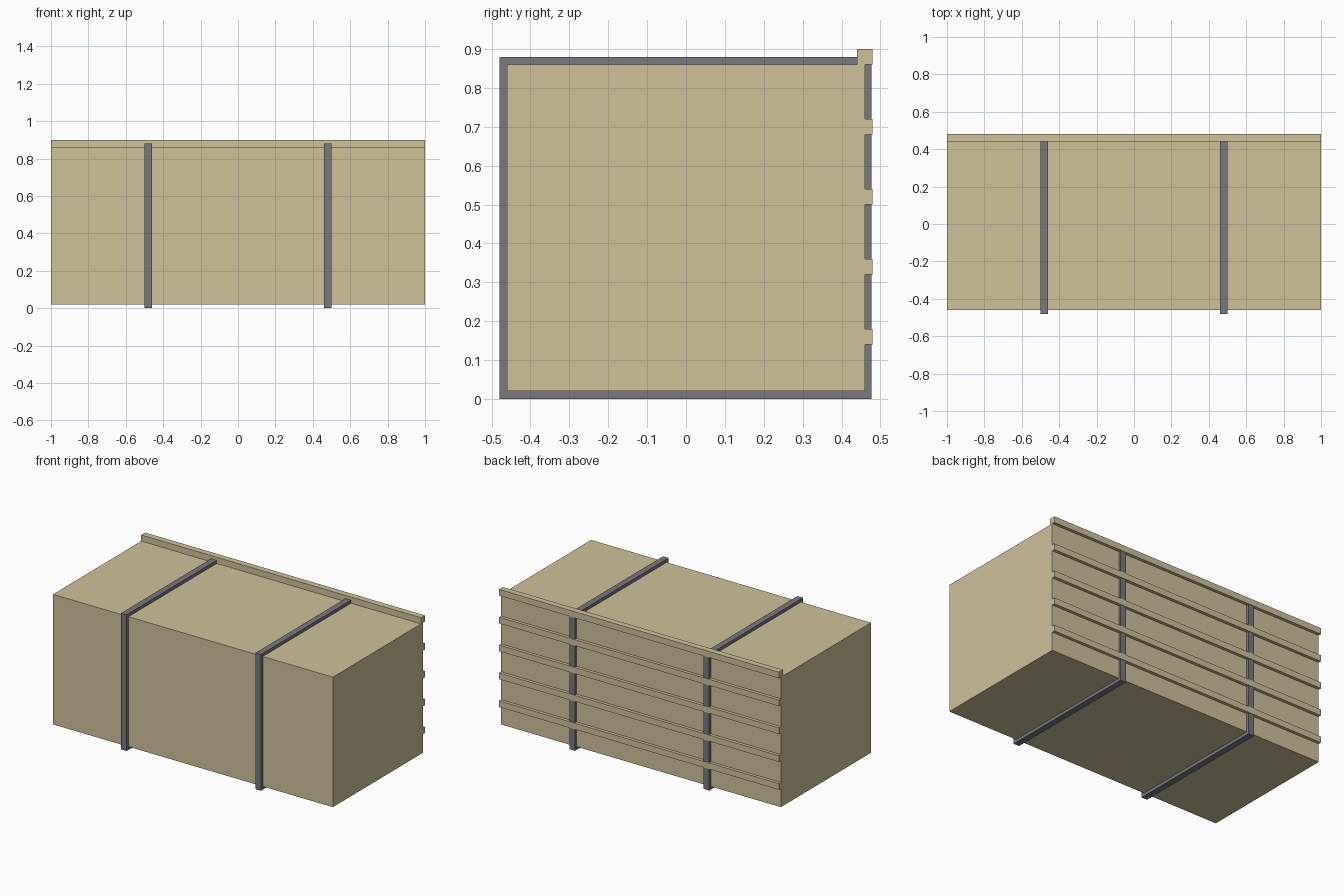
import bpy, bmesh

if "Cube" in bpy.data.objects:
    bpy.data.objects.remove(bpy.data.objects["Cube"])


def material(name, rgb):
    m = bpy.data.materials.new(name)
    m.diffuse_color = (*rgb, 1)
    m.use_nodes = True
    m.node_tree.nodes["Principled BSDF"].inputs["Base Color"].default_value = m.diffuse_color
    return m


WOOD = material("tan_wood", (0.62, 0.54, 0.33))
METAL = material("grey_strap", (0.19, 0.19, 0.21))


def finish(name, bm, mat):
    bmesh.ops.recalc_face_normals(bm, faces=bm.faces)
    mesh = bpy.data.meshes.new(name)
    bm.to_mesh(mesh)
    bm.free()
    mesh.materials.append(mat)
    ob = bpy.data.objects.new(name, mesh)
    bpy.context.collection.objects.link(ob)
    return ob


def box(name, lo, hi, mat):
    bm = bmesh.new()
    bmesh.ops.create_cube(bm, size=1)
    for v in bm.verts:
        v.co = [(a + b) / 2 + c * (b - a) for a, b, c in zip(lo, hi, v.co)]
    return finish(name, bm, mat)


def strap(name, x, width):
    # closed rectangular band wrapped around the crate
    outer = [(-0.48, 0), (0.477, 0), (0.477, 0.88), (-0.48, 0.88)]
    inner = [(-0.46, 0.02), (0.46, 0.02), (0.46, 0.86), (-0.46, 0.86)]
    bm = bmesh.new()
    loops = [[bm.verts.new((px, y, z)) for y, z in ring]
             for px, ring in ((x - width / 2, outer), (x + width / 2, outer),
                              (x + width / 2, inner), (x - width / 2, inner))]
    for k in range(4):
        a, b = loops[k], loops[(k + 1) % 4]
        for i in range(4):
            j = (i + 1) % 4
            bm.faces.new((a[i], a[j], b[j], b[i]))
    return finish(name, bm, METAL)


# Crate body
box("crate_body", (-1, -0.46, 0.02), (1, 0.46, 0.86), WOOD)

# Square battens along the back, the topmost one sitting on the lid edge
for i in range(5):
    z = 0.14 + 0.18 * i
    name = "top_rail" if i == 4 else f"back_batten_{i + 1}"
    box(name, (-1, 0.44, z), (1, 0.48, z + 0.04), WOOD)

# Two straps
for side, x in (("left", -0.48), ("right", 0.48)):
    strap(f"{side}_strap", x, 0.04)
